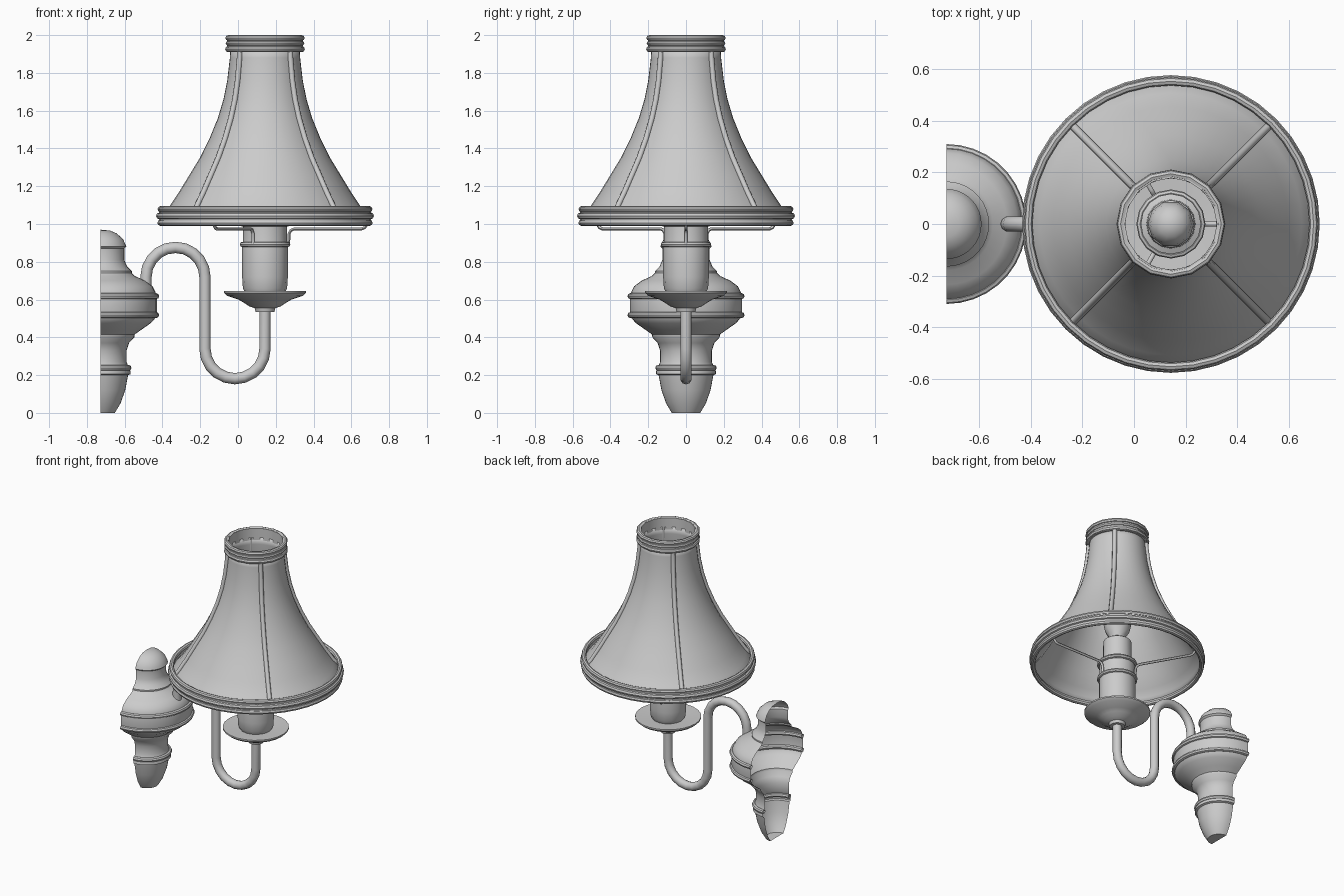
import bpy, bmesh, math
from math import pi, sin, cos

if "Cube" in bpy.data.objects:
    bpy.data.objects.remove(bpy.data.objects["Cube"])

LAMP_X = 0.143     # axis of shade and candle
WALL_X = -0.727    # flat wall plane, axis of the half-round back plate


def smooth(obj, angle=40):
    bpy.ops.object.select_all(action='DESELECT')
    obj.select_set(True)
    bpy.context.view_layer.objects.active = obj
    bpy.ops.object.shade_smooth_by_angle(angle=math.radians(angle))


def lathe(name, profile, x, segs, a0=0.0, sweep=2 * pi, closed=False):
    """Revolve (r, z) points, listed so the outside rises, about a vertical axis."""
    bm = bmesh.new()
    full = sweep > 6.28
    cols = [[bm.verts.new((x + r * cos(a0 + sweep * j / segs), r * sin(a0 + sweep * j / segs), z))
             for r, z in profile] for j in range(segs if full else segs + 1)]
    n = len(profile)
    for j in range(segs):
        c, d = cols[j], cols[(j + 1) % len(cols)]
        for i in range(n if closed else n - 1):
            k = (i + 1) % n
            bm.faces.new((c[i], d[i], d[k], c[k]))
    bmesh.ops.remove_doubles(bm, verts=bm.verts, dist=1e-5)
    me = bpy.data.meshes.new(name)
    bm.to_mesh(me)
    bm.free()
    obj = bpy.data.objects.new(name, me)
    bpy.context.collection.objects.link(obj)
    smooth(obj)
    return obj


def bead(name, r, z, t, x, segs, a0=0.0, sweep=2 * pi):
    pts = [(r + t * cos(2 * pi * k / 8), z + t * sin(2 * pi * k / 8)) for k in range(8)]
    return lathe(name, pts, x, segs, a0, sweep, True)


def tube(name, pts, radius, res=2):
    cu = bpy.data.curves.new(name, 'CURVE')
    cu.dimensions = '3D'
    cu.bevel_depth, cu.bevel_resolution, cu.use_fill_caps = radius, res, True
    sp = cu.splines.new('POLY')
    sp.points.add(len(pts) - 1)
    for p, co in zip(sp.points, pts):
        p.co = (*co, 1)
    obj = bpy.data.objects.new(name, cu)
    bpy.context.collection.objects.link(obj)
    bpy.ops.object.select_all(action='DESELECT')
    obj.select_set(True)
    bpy.context.view_layer.objects.active = obj
    bpy.ops.object.convert(target='MESH')
    smooth(bpy.context.object, 60)


# Half-round wall plate, an open-backed shell
plate = [(0, 0), (0.075, 0), (0.105, 0.05), (0.13, 0.12), (0.145, 0.2), (0.158, 0.205),
         (0.158, 0.22), (0.145, 0.25), (0.137, 0.27), (0.137, 0.33), (0.15, 0.37), (0.178, 0.4),
         (0.18, 0.415), (0.215, 0.44), (0.265, 0.475), (0.292, 0.505), (0.297, 0.535),
         (0.297, 0.605), (0.29, 0.64), (0.275, 0.67), (0.235, 0.7), (0.18, 0.725),
         (0.165, 0.74), (0.165, 0.75), (0.14, 0.775), (0.125, 0.81), (0.125, 0.87),
         (0.136, 0.88), (0.13, 0.895), (0.118, 0.92), (0.085, 0.95), (0.05, 0.965), (0, 0.97)]
lathe("wall_plate", plate, WALL_X, 18, -pi / 2, pi)
for i, (r, z, t) in enumerate([(0.147, 0.238, 0.016), (0.294, 0.518, 0.016), (0.294, 0.618, 0.016)]):
    bead(f"wall_plate_bead_{i}", r, z, t, WALL_X, 18, -pi / 2, pi)

# S-shaped arm
path = [(-0.487, 0, 0.66)]
path += [(-0.331 - 0.156 * cos(pi * k / 10), 0, 0.72 + 0.156 * sin(pi * k / 10)) for k in range(11)]
path += [(-0.016 - 0.159 * cos(pi * k / 10), 0, 0.34 - 0.159 * sin(pi * k / 10)) for k in range(11)]
path += [(LAMP_X, 0, 0.56)]
tube("arm", path, 0.03, 3)

# Drip cup under the candle
lathe("drip_cup", [(0, 0.535), (0.05, 0.535), (0.055, 0.555), (0.085, 0.565), (0.115, 0.585),
                   (0.14, 0.6), (0.2, 0.62), (0.217, 0.635), (0.217, 0.645), (0.2, 0.645),
                   (0.12, 0.635), (0, 0.635)], LAMP_X, 24)

# Candle sleeve and lamp socket
lathe("candle_sleeve", [(0, 0.63), (0.105, 0.635), (0.117, 0.66), (0.121, 0.72), (0.121, 0.88),
                        (0.117, 0.9), (0.117, 1.02), (0.095, 1.03), (0.092, 1.17),
                        (0.08, 1.18), (0, 1.18)], LAMP_X, 16)
for i, z in enumerate((0.892, 1.0)):
    bead(f"socket_ring_{i}", 0.12, z, 0.014, LAMP_X, 16)

# Bulb
lathe("bulb", [(0.05, 1.17), (0.055, 1.21), (0.08, 1.25), (0.09, 1.3), (0.08, 1.35),
               (0.05, 1.385), (0, 1.4)], LAMP_X, 10)

# Three wires that carry the shade
for i in range(3):
    a = 2 * pi * i / 3
    wire = [(0.125, 0.9), (0.128, 0.95), (0.138, 0.967), (0.155, 0.974), (0.51, 0.974),
            (0.527, 0.98), (0.545, 1.005)]
    tube(f"shade_wire_{i}", [(LAMP_X + r * cos(a), r * sin(a), z) for r, z in wire], 0.009, 1)

# Flared shade
flare = [(0.56, 1.0), (0.545, 1.05), (0.508, 1.09), (0.455, 1.17), (0.4, 1.26), (0.345, 1.35), (0.295, 1.45),
         (0.25, 1.56), (0.22, 1.66), (0.2, 1.76), (0.186, 1.88), (0.184, 1.93)]
shade = lathe("shade", flare, LAMP_X, 40)
mod = shade.modifiers.new("thickness", 'SOLIDIFY')
mod.thickness = 0.008

# Four ribs running down the shade
for i in range(4):
    a = pi / 4 + i * pi / 2
    tube(f"shade_rib_{i}", [(LAMP_X + (r + 0.004) * cos(a), (r + 0.004) * sin(a), z)
                            for r, z in flare[1:]], 0.015)

# Bottom rim of three beads on a band
lathe("rim_band", [(0.545, 0.995), (0.562, 0.995), (0.562, 1.09), (0.545, 1.09)],
      LAMP_X, 40, closed=True)
for i, (r, z, t) in enumerate([(0.553, 1.079, 0.016), (0.559, 1.043, 0.018), (0.554, 1.006, 0.016)]):
    bead(f"rim_bead_{i}", r, z, t, LAMP_X, 40)

# Top collar of two beads on a band
lathe("collar_band", [(0.178, 1.91), (0.2, 1.91), (0.2, 1.995), (0.178, 1.995)],
      LAMP_X, 16, closed=True)
for i, (z, t) in enumerate([(1.985, 0.015), (1.957, 0.013), (1.926, 0.016)]):
    bead(f"collar_bead_{i}", 0.195, z, t, LAMP_X, 16)
